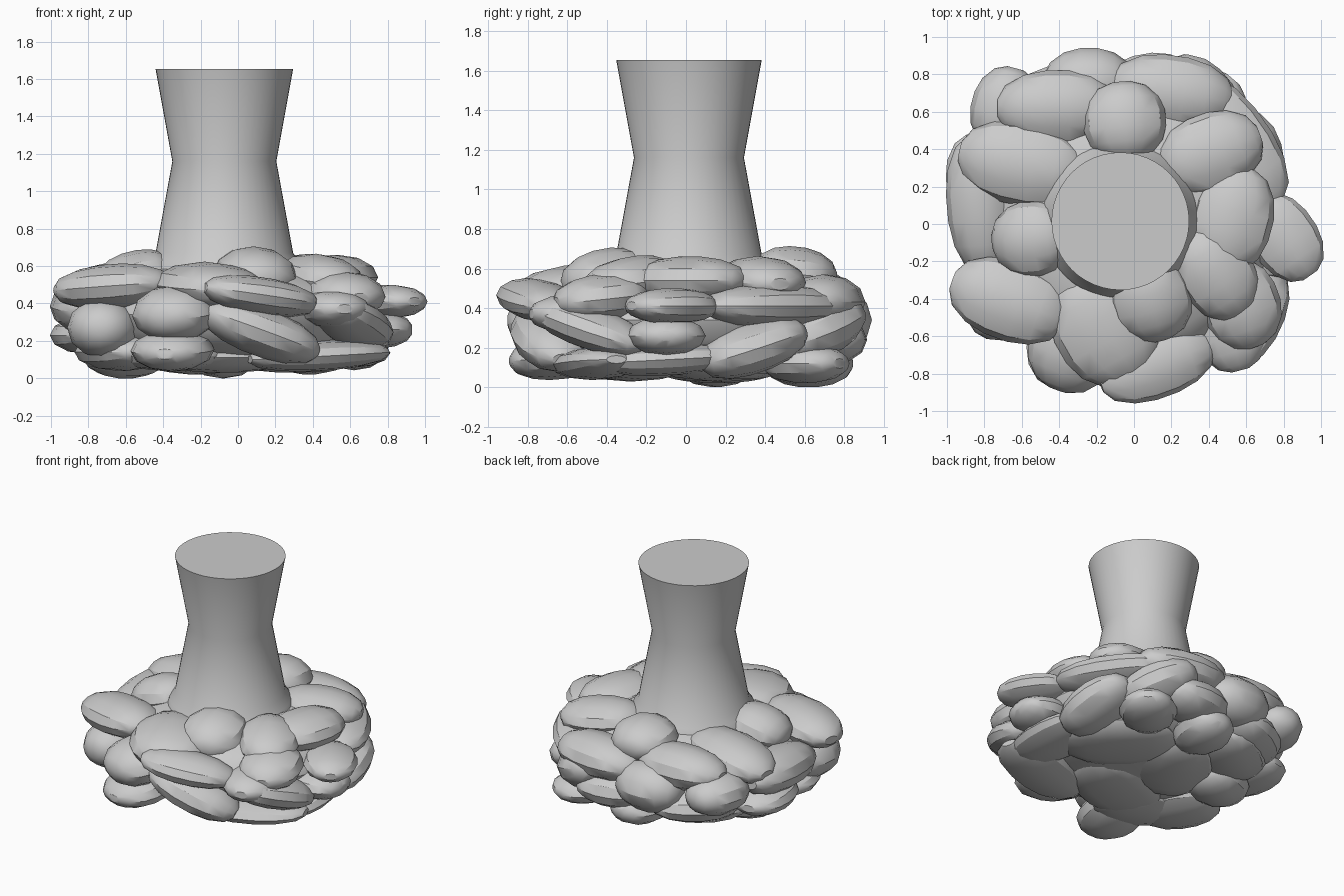
import bpy, bmesh, math
from mathutils import Matrix, Vector

cube = bpy.data.objects.get("Cube")
if cube:
    bpy.data.objects.remove(cube, do_unlink=True)

stone_grey = bpy.data.materials.new("stone grey")
stone_grey.use_nodes = True
GREY = (0.6, 0.6, 0.6, 1.0)
stone_grey.diffuse_color = GREY
stone_grey.node_tree.nodes["Principled BSDF"].inputs["Base Color"].default_value = GREY


def lathe(name, profile, sides, matrix, angle):
    """Spin (radius, height) points around z, cap both ends and place the result."""
    bm = bmesh.new()
    rings = []
    for radius, height in profile:
        ring = []
        for i in range(sides):
            turn = math.tau * i / sides
            point = Vector((radius * math.cos(turn), radius * math.sin(turn), height))
            ring.append(bm.verts.new(matrix @ point))
        rings.append(ring)
    for low, high in zip(rings, rings[1:]):
        for i in range(sides):
            j = (i + 1) % sides
            bm.faces.new((low[i], low[j], high[j], high[i]))
    bm.faces.new(list(reversed(rings[0])))
    bm.faces.new(rings[-1])
    bmesh.ops.recalc_face_normals(bm, faces=bm.faces)
    mesh = bpy.data.meshes.new(name)
    bm.to_mesh(mesh)
    bm.free()
    mesh.materials.append(stone_grey)
    obj = bpy.data.objects.new(name, mesh)
    bpy.context.collection.objects.link(obj)
    bpy.ops.object.select_all(action="DESELECT")
    obj.select_set(True)
    bpy.context.view_layer.objects.active = obj
    bpy.ops.object.shade_smooth_by_angle(angle=math.radians(angle))
    return obj


# Stone outline: plump in the middle, blunt flat tips
STONE = [(0.25, -1), (0.6, -0.87), (0.88, -0.56), (1.0, -0.2),
         (1.0, 0.2), (0.88, 0.56), (0.6, 0.87), (0.25, 1)]


def stones(layer, rows):
    """Rows in hundredths: x, y, z, half length, half width, half height, yaw, pitch."""
    for number, (x, y, z, length, width, height, yaw, pitch) in enumerate(rows, 1):
        place = Matrix.Translation(Vector((x, y, z)) / 100)
        turn = Matrix.Rotation(math.radians(yaw), 4, "Z")
        tilt = Matrix.Rotation(math.radians(-pitch), 4, "Y")
        lay_down = Matrix.Rotation(math.radians(90), 4, "Y")
        size = Matrix.Diagonal((length / 100, width / 100, height / 100, 1))
        lathe(f"{layer}_stone_{number}", STONE, 12, place @ turn @ tilt @ size @ lay_down, 32)


# Waisted column with a small flared foot
lathe("column", [(0.43, 0.54), (0.405, 0.62), (0.368, 0.67), (0.278, 1.16), (0.368, 1.655)], 48,
      Matrix.Translation((-0.073, 0.015, 0)), 45)

# Rounded heart of the pile that closes the gaps
core = [(math.cos(a) ** 0.75 * 0.76, math.sin(a) * 0.28)
        for a in (math.radians(d) for d in range(-80, 81, 20))]
lathe("pile_core", core, 24, Matrix.Translation((-0.03, 0, 0.34)), 32)

# Stones leaning on the column
stones("upper", [
    (9, -40, 55, 23, 22, 15, -75, -10),
    (-15, -55, 49, 32, 28, 13, -60, -4),
    (-67, -41, 49, 32, 21, 12, -20, 4),
    (-55, -8, 55, 21, 20, 13, 5, 14),
    (-60, 32, 50, 34, 22, 13, -12, 6),
    (-41, 62, 48, 32, 20, 14, 0, 0),
    (-5, 55, 57, 21, 22, 14, 95, -6),
    (41, 38, 54, 28, 21, 12, 20, -4),
    (52, 2, 54, 29, 22, 12, 75, 0),
    (44, -27, 54, 26, 20, 12, -55, -8),
    (57, -43, 45, 24, 21, 12, -70, -6),
])

# Widest ring of stones
stones("middle", [
    (80, -7, 41, 25, 18, 9, -55, 0),
    (53, 44, 41, 40, 20, 11, -55, 0),
    (20, 70, 43, 33, 20, 14, -8, 0),
    (-24, 75, 34, 24, 19, 17, 0, 0),
    (-69, 62, 36, 22, 18, 14, 75, 0),
    (-82, 10, 38, 37, 18, 14, 95, 4),
    (-33, -66, 35, 24, 23, 15, 70, 8),
    (12, -75, 44, 32, 18, 10, 20, -8),
    (51, -56, 37, 23, 19, 10, -75, 0),
    (-72, -39, 27, 23, 19, 16, 85, 0),
])

# Ring tucked under the widest stones
stones("lower", [
    (12, -68, 25, 33, 20, 13, 10, -20),
    (61, -48, 30, 31, 19, 11, 65, -18),
    (73, -10, 26, 20, 20, 10, 0, 0),
    (60, 34, 20, 28, 20, 13, 100, 18),
    (34, 66, 30, 27, 20, 15, 130, 20),
    (-80, 22, 23, 27, 20, 10, 100, 0),
    (-35, -65, 15, 24, 22, 11, 80, 5),
    (43, -45, 12, 38, 21, 8, 15, 3),
    (60, -10, 14, 34, 21, 8, 95, 3),
    (8, 71, 24, 26, 20, 13, 10, 0),
    (-48, 59, 23, 30, 22, 12, 35, 0),
])

# Bedding stones underneath
stones("bottom", [
    (-60, 15, 12, 22, 20, 12, 25, 0),
    (-8, 62, 12, 22, 19, 12, 80, 0),
    (38, 60, 12, 23, 19, 10, 50, 0),
    (-62, -28, 14, 28, 23, 10, -60, 0),
    (-8, -28, 11, 36, 28, 8, 20, 0),
    (28, 18, 11, 38, 28, 8, -40, 0),
    (-22, 16, 11, 34, 26, 9, 60, 0),
    (-46, 46, 16, 30, 23, 10, 40, 0),
    (-36, -42, 12, 28, 22, 8, -20, 0),
])
